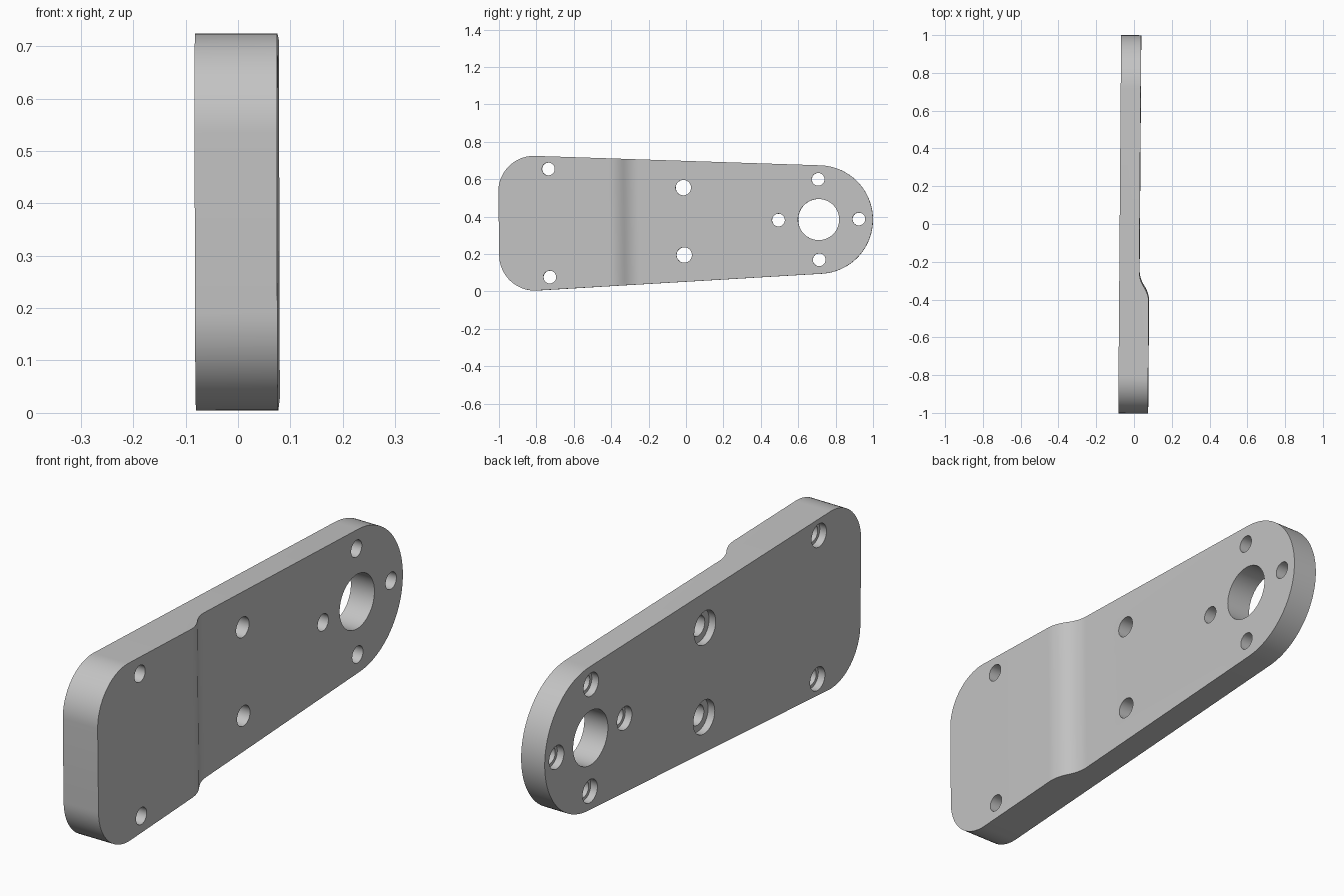
import bpy
import bmesh
import math
from mathutils import Matrix, Vector

cube = bpy.data.objects.get("Cube")
if cube:
    bpy.data.objects.remove(cube, do_unlink=True)

# Local frame: x = thickness, y = along the arm from the large bore, z = across it
BIG_R, CORNER_R = 0.29, 0.19
CORNER_Y, CORNER_Z = -1.52, 0.17
THICK, THIN = 0.157, 0.106


def prism(name, points, offset):
    """Extrude a closed polygon along the offset vector."""
    bm = bmesh.new()
    face = bm.faces.new([bm.verts.new(p) for p in points])
    made = bmesh.ops.extrude_face_region(bm, geom=[face])["geom"]
    verts = [v for v in made if isinstance(v, bmesh.types.BMVert)]
    bmesh.ops.translate(bm, verts=verts, vec=offset)
    bmesh.ops.recalc_face_normals(bm, faces=bm.faces)
    return to_object(name, bm)


def to_object(name, bm):
    mesh = bpy.data.meshes.new(name)
    bm.to_mesh(mesh)
    bm.free()
    obj = bpy.data.objects.new(name, mesh)
    bpy.context.collection.objects.link(obj)
    return obj


def drills(name, holes, x0, x1):
    """One cutter made of cylinders running from x0 to x1."""
    bm = bmesh.new()
    for y, z, r in holes:
        place = Matrix.Translation(((x0 + x1) / 2, y, z)) @ Matrix.Rotation(math.pi / 2, 4, 'Y')
        bmesh.ops.create_cone(bm, cap_ends=True, segments=48, radius1=r, radius2=r,
                              depth=x1 - x0, matrix=place)
    return to_object(name, bm)


def arc(y, z, r, start, end, steps):
    angles = [start + (end - start) * i / steps for i in range(steps + 1)]
    return [(-0.1, y + r * math.cos(a), z + r * math.sin(a)) for a in angles]


def boolean(target, cutter, operation):
    cutter.hide_render = True
    mod = target.modifiers.new(cutter.name, 'BOOLEAN')
    mod.operation, mod.object, mod.solver = operation, cutter, 'EXACT'
    bpy.ops.object.select_all(action='DESELECT')
    bpy.context.view_layer.objects.active = target
    target.select_set(True)
    bpy.ops.object.modifier_apply(modifier=mod.name)
    bpy.data.objects.remove(cutter, do_unlink=True)


# Tapered outline: large round end and two rounded corners
span = math.hypot(CORNER_Y, CORNER_Z)
lean = math.asin((BIG_R - CORNER_R) / span)
normal = math.atan2(CORNER_Z, CORNER_Y) - math.pi / 2 + lean
normal = math.pi / 2 - abs(math.pi / 2 - normal)
outline = arc(0, 0, BIG_R, -normal, normal, 48)
outline += arc(CORNER_Y, CORNER_Z, CORNER_R, normal, math.pi, 20)
outline += arc(CORNER_Y, -CORNER_Z, CORNER_R, -math.pi, -normal, 20)
plate = prism("arm_plate", outline, Vector((0.5, 0, 0)))

# Thickness profile with a soft step between thick and thin parts
profile = [(0, -2, -1), (THICK, -2, -1)]
for i in range(17):
    s = i / 16
    drop = 2 * s * s if s < 0.5 else 1 - 2 * (1 - s) ** 2
    profile.append((THICK + (THIN - THICK) * drop, -1.12 + 0.16 * s, -1))
profile += [(THIN, 1, -1), (0, 1, -1)]
boolean(plate, prism("thickness_profile", profile, Vector((0, 0, 2))), 'INTERSECT')

# Screw holes, large bore and counterbores on the flat side
ring = 0.215
small = [(ring, 0), (-ring, 0), (0, ring), (0, -ring), (-1.441, 0.289), (-1.441, -0.289)]
middle = [(-0.721, 0.18), (-0.721, -0.18)]
through = [(y, z, 0.034) for y, z in small] + [(y, z, 0.041) for y, z in middle]
counter = [(y, z, 0.047) for y, z in small] + [(y, z, 0.068) for y, z in middle]
boolean(plate, drills("through_holes", through + [(0, 0, 0.11)], -0.1, 0.3), 'DIFFERENCE')
boolean(plate, drills("counterbores", counter, -0.1, 0.03), 'DIFFERENCE')

# Slight lean of the whole plate
place = (Matrix.Translation((-0.0697, 0.71, 0.384)) @ Matrix.Rotation(-0.0075, 4, 'Z')
         @ Matrix.Rotation(-0.0025, 4, 'Y') @ Matrix.Rotation(0.013, 4, 'X'))
plate.data.transform(place)

# Single grey finish
grey = bpy.data.materials.new("plain_grey")
grey.use_nodes = True
colour = (0.55, 0.55, 0.55, 1)
grey.diffuse_color = colour
grey.node_tree.nodes["Principled BSDF"].inputs["Base Color"].default_value = colour
plate.data.materials.clear()
plate.data.materials.append(grey)
for poly in plate.data.polygons:
    poly.material_index = 0
bpy.ops.object.shade_smooth_by_angle(angle=math.radians(30))
